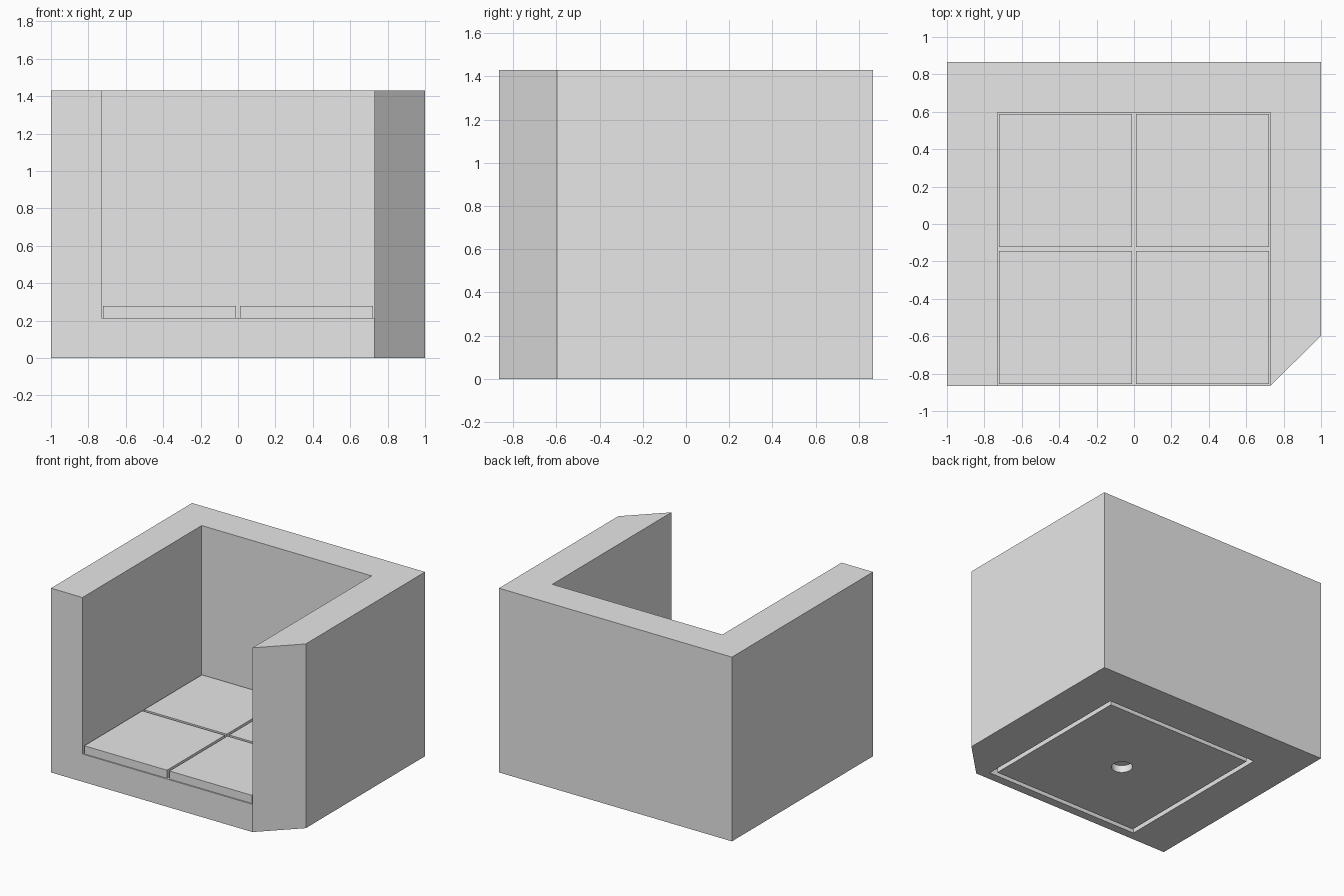
import bpy
import bmesh
import math

cube = bpy.data.objects.get("Cube")
if cube:
    bpy.data.objects.remove(cube, do_unlink=True)

grey = bpy.data.materials.new("plain_grey")
grey.use_nodes = True
grey.diffuse_color = (0.8, 0.8, 0.8, 1)
grey.node_tree.nodes["Principled BSDF"].inputs["Base Color"].default_value = (0.8, 0.8, 0.8, 1)


def prism(name, outline, z0, z1):
    """Extrude a flat outline from z0 up to z1."""
    bm = bmesh.new()
    base = bm.faces.new([bm.verts.new((x, y, z0)) for x, y in outline])
    top = bmesh.ops.extrude_face_region(bm, geom=[base])["geom"]
    verts = [v for v in top if isinstance(v, bmesh.types.BMVert)]
    bmesh.ops.translate(bm, verts=verts, vec=(0, 0, z1 - z0))
    bmesh.ops.recalc_face_normals(bm, faces=bm.faces)
    mesh = bpy.data.meshes.new(name)
    bm.to_mesh(mesh)
    bm.free()
    mesh.materials.append(grey)
    obj = bpy.data.objects.new(name, mesh)
    bpy.context.collection.objects.link(obj)
    return obj


def rect(x0, x1, y0, y1):
    return [(x0, y0), (x1, y0), (x1, y1), (x0, y1)]


def square(cx, cy, half):
    return rect(cx - half, cx + half, cy - half, cy + half)


def cut(obj, cutter):
    """Subtract the cutter, then discard it."""
    mod = obj.modifiers.new("cut", "BOOLEAN")
    mod.operation = "DIFFERENCE"
    mod.solver = "EXACT"
    mod.object = cutter
    bpy.context.view_layer.objects.active = obj
    bpy.ops.object.modifier_apply(modifier=mod.name)
    bpy.data.objects.remove(cutter, do_unlink=True)


HALF_Y, HEIGHT = 0.865, 1.43
INNER, FLOOR = 0.73, 0.215
MID_Y = -0.134          # centre of the floor
DEPTH = 0.055           # depth of the underside cuts

# Walled body with one chamfered front corner
body = prism("walled_body", [(-1, -HALF_Y), (INNER, -HALF_Y), (1, -0.597),
                             (1, HALF_Y), (-1, HALF_Y)], 0, HEIGHT)

# Open room inside the walls
cut(body, prism("room_cutter", rect(-INNER, INNER, -1.2, 0.597), FLOOR, 2))

# Square groove under the base
ring = prism("groove_cutter", square(0, MID_Y, 0.662), -0.1, DEPTH)
cut(ring, prism("groove_core", square(0, MID_Y, 0.625), -0.2, 0.2))
cut(body, ring)

# Round blind hole under the base
circle = [(0.075 * math.cos(a), MID_Y + 0.075 * math.sin(a))
          for a in (math.tau * i / 32 for i in range(32))]
cut(body, prism("hole_cutter", circle, -0.1, DEPTH))

# Four floor tiles
for side, sx in (("right", -1), ("left", 1)):
    for end, sy in (("front", -1), ("back", 1)):
        prism(f"floor_tile_{end}_{side}",
              square(sx * 0.366, MID_Y + sy * 0.366, 0.355), FLOOR, 0.278)
